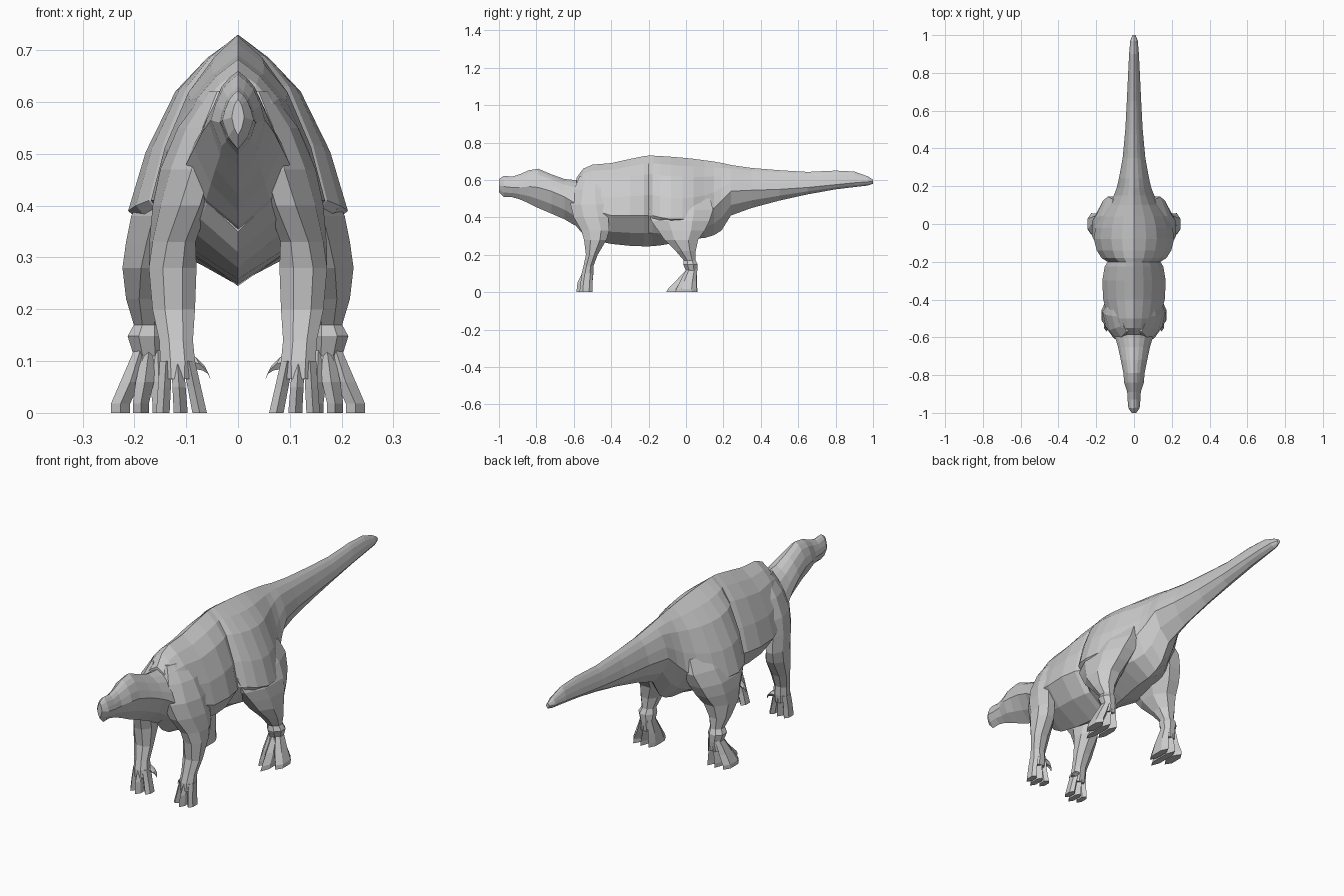
import bpy, bmesh, math


def loft(name, rings, mirror=False):
    """Skin a list of equal-length point rings into a capped, flat-shaded tube."""
    bm = bmesh.new()
    vs = [[bm.verts.new(p) for p in r] for r in rings]
    n = len(vs[0])
    for a, b in zip(vs, vs[1:]):
        for i in range(n):
            j = (i + 1) % n
            bm.faces.new((a[i], a[j], b[j], b[i]))
    bm.faces.new(vs[0])
    bm.faces.new(vs[-1])
    bmesh.ops.recalc_face_normals(bm, faces=bm.faces[:])
    me = bpy.data.meshes.new(name)
    bm.to_mesh(me)
    bm.free()
    ob = bpy.data.objects.new(name, me)
    bpy.context.collection.objects.link(ob)
    if mirror:
        ob.modifiers.new("Mirror", 'MIRROR')
    return ob


def body_ring(y, top, mid, bot, w):
    """Ridge-backed, keel-bellied section across the spine."""
    up, dn = top - mid, mid - bot
    half = [(0, top), (.30 * w, top - .13 * up), (.57 * w, top - .31 * up),
            (.84 * w, top - .66 * up), (w, mid), (.62 * w, mid - .57 * dn), (0, bot)]
    pts = half + [(-x, z) for x, z in half[-2:0:-1]]
    return [(x, y, z) for x, z in pts]


def limb_ring(z, y0, y1, x0, x1, skew=0, n=8):
    """Level n-sided section filling the y and x ranges; skew pulls its front inward."""
    k = 1 / math.cos(math.pi / n)
    ang = [(i + .5) * 2 * math.pi / n for i in range(n)]
    ry, rx = k * (y1 - y0) / 2, k * (x1 - x0) / 2
    return [(max(0, (x0 + x1) / 2 + rx * math.cos(a) + skew * ry * math.sin(a)),
             (y0 + y1) / 2 + ry * math.sin(a), z) for a in ang]


def limb(name, rows, n=8):
    return loft(name, [limb_ring(*r, n=n) for r in rows], True)


# Head and neck: y, top, widest height, bottom, half width
loft("head_and_neck", [body_ring(*r) for r in [
    (-1.0, .605, .57, .535, .012), (-.975, .622, .565, .508, .03),
    (-.93, .618, .56, .508, .034), (-.89, .63, .56, .497, .036),
    (-.84, .652, .565, .475, .052), (-.79, .66, .56, .45, .056),
    (-.72, .63, .54, .42, .07), (-.65, .605, .51, .39, .085),
    (-.60, .60, .48, .36, .10), (-.50, .60, .46, .32, .10)]])

# Torso, flared hips and tail in one run
loft("torso_and_tail", [body_ring(*r) for r in [
    (-.585, .612, .48, .35, .095), (-.55, .66, .46, .31, .118),
    (-.50, .682, .44, .28, .138), (-.40, .69, .41, .258, .163),
    (-.30, .712, .41, .248, .168), (-.225, .727, .41, .245, .155),
    (-.20, .73, .41, .245, .14), (-.18, .73, .41, .246, .172),
    (-.14, .728, .40, .25, .197), (-.08, .724, .39, .26, .212),
    (-.02, .719, .39, .275, .205), (.04, .713, .40, .285, .182),
    (.10, .705, .42, .29, .14), (.15, .698, .45, .305, .108),
    (.19, .691, .49, .33, .092),
    (.24, .68, .54, .41, .08), (.35, .664, .545, .45, .06),
    (.50, .652, .55, .49, .046), (.65, .643, .56, .523, .038),
    (.80, .65, .575, .55, .031), (.90, .645, .585, .562, .026),
    (.97, .62, .59, .57, .02), (1.0, .602, .592, .58, .008)]])

# Hind legs: z, y range, x range
limb("hind_leg", [
    (.50, -.19, .13, .04, .14), (.44, -.20, .145, .045, .178),
    (.38, -.185, .125, .06, .206), (.33, -.15, .10, .08, .216),
    (.28, -.115, .065, .10, .223), (.22, -.055, .052, .13, .216),
    (.17, -.012, .052, .145, .201), (.148, -.015, .062, .14, .213),
    (.11, .002, .06, .143, .201), (.07, -.015, .055, .142, .208)])

# Hind toes: floor tip y and floor x range
for i, (tip, a, b) in enumerate([(-.06, .135, .165), (-.095, .172, .203), (-.05, .208, .245)]):
    m = .155 + .017 * i
    limb(f"hind_toe_{i + 1}", [
        (.12, .005, .055, m - .012, m + .012),
        (.06, tip * .5, .05, (m + a) / 2 - .01, (m + b) / 2 + .01),
        (.018, tip * .9, .05, a, b), (0, tip, .05, a, b)], 6)

# Front legs, with shoulders that narrow toward the chest
limb("front_leg", [
    (.62, -.57, -.46, .03, .06, .2), (.55, -.598, -.44, .04, .108, .25),
    (.47, -.618, -.425, .05, .14, .25), (.40, -.60, -.415, .065, .157, .2),
    (.33, -.56, -.41, .085, .168, .1), (.28, -.545, -.425, .08, .172),
    (.20, -.535, -.472, .083, .165), (.14, -.548, -.495, .087, .152),
    (.10, -.558, -.495, .083, .15), (.065, -.56, -.50, .085, .147)])

# Front fingers
for i, (tip, a, b) in enumerate([(-.56, .06, .088), (-.58, .097, .124), (-.565, .132, .158)]):
    m = .095 + .022 * i
    limb(f"front_finger_{i + 1}", [
        (.10, -.552, -.50, m - .012, m + .012),
        (.05, tip + .005, -.505, (m + a) / 2 - .006, (m + b) / 2 + .006),
        (0, tip, -.505, a, b)], 6)

# Inward thumb spikes: x, z, radius along the spike
loft("thumb_spike", [
    [(x + r * .5 * math.sin(t), -.51 + r * math.cos(t), z + r * math.sin(t))
     for t in (i * math.pi / 3 for i in range(6))]
    for x, z, r in [(.10, .10, .016), (.075, .095, .015), (.06, .082, .009), (.053, .064, .002)]], True)
